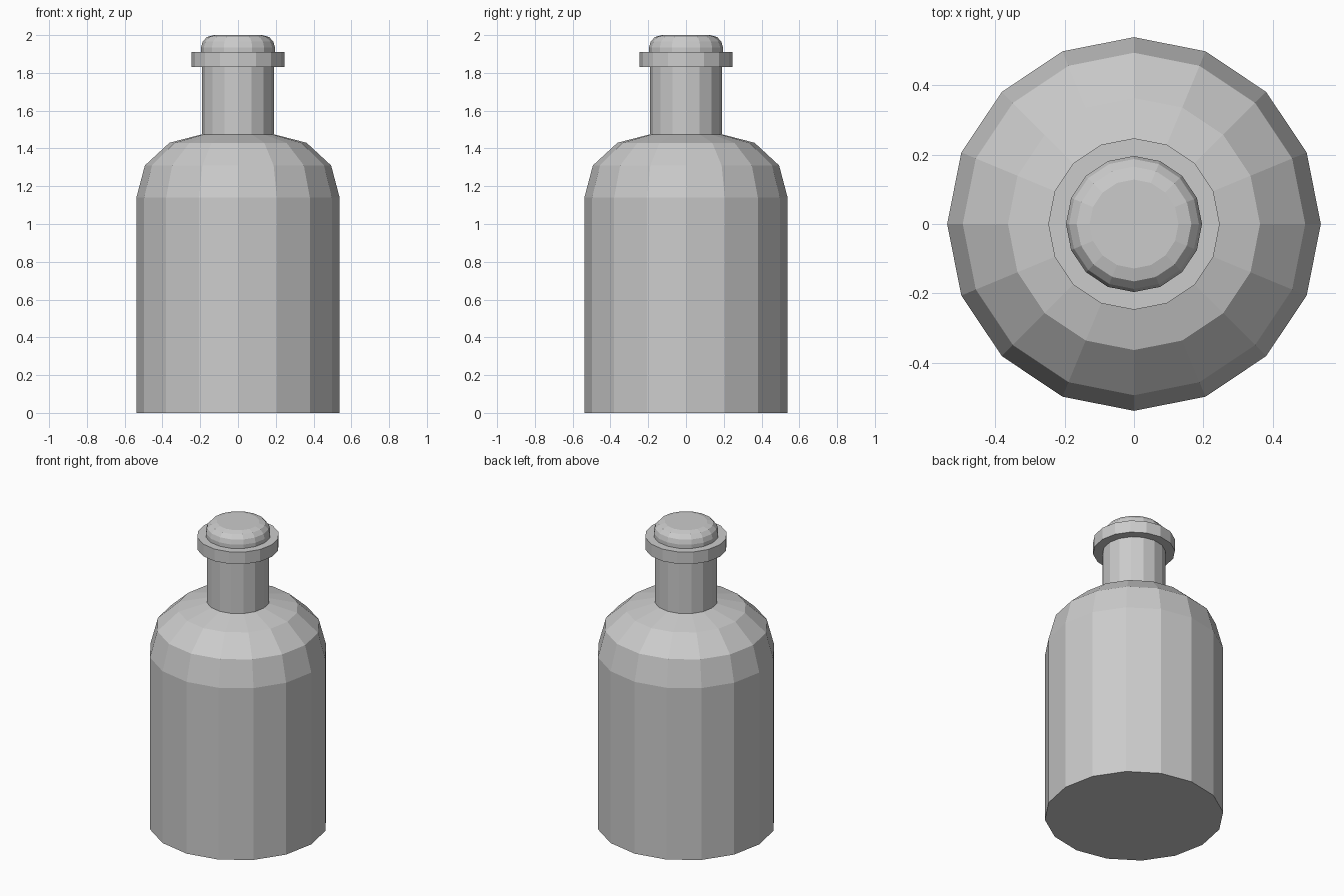
import bpy
import bmesh
from math import cos, sin, tau

if "Cube" in bpy.data.objects:
    bpy.data.objects.remove(bpy.data.objects["Cube"])

SIDES = 16


def lathe(name, profile):
    """Turn (radius, z) points, bottom to top, into a capped flat-faced solid."""
    bm = bmesh.new()
    rings = [[bm.verts.new((r * cos(tau * i / SIDES), r * sin(tau * i / SIDES), z))
              for i in range(SIDES)] for r, z in profile]
    for low, high in zip(rings, rings[1:]):
        for i in range(SIDES):
            j = (i + 1) % SIDES
            bm.faces.new((low[i], low[j], high[j], high[i]))
    bm.faces.new(rings[0][::-1])
    bm.faces.new(rings[-1])
    mesh = bpy.data.meshes.new(name)
    bm.to_mesh(mesh)
    bm.free()
    obj = bpy.data.objects.new(name, mesh)
    bpy.context.collection.objects.link(obj)
    return obj


# Bottle: body, rounded shoulder, neck and lip in one profile
lathe("bottle", [(0.538, 0), (0.538, 1.14), (0.493, 1.31), (0.363, 1.43),
                 (0.19, 1.475), (0.19, 1.83), (0.247, 1.83), (0.247, 1.91)])

# Rounded stopper sitting in the lip
lathe("stopper", [(0.196, 1.90), (0.196, 1.935), (0.187, 1.965),
                  (0.165, 1.99), (0.128, 2.0)])
